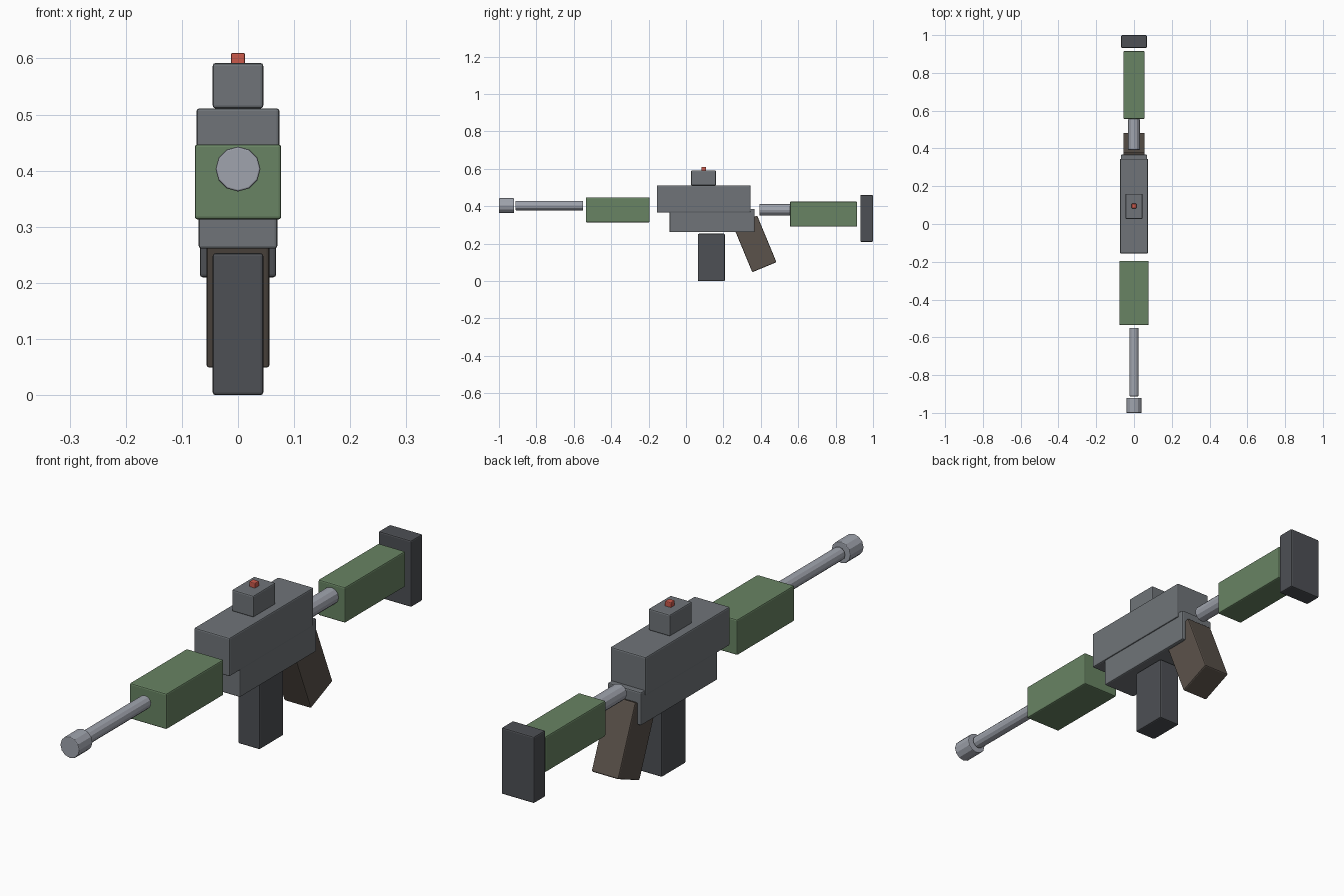
import bpy, bmesh
from math import radians
from mathutils import Matrix, Vector

if "Cube" in bpy.data.objects:
    bpy.data.objects.remove(bpy.data.objects["Cube"])


def material(name, rgb):
    m = bpy.data.materials.new(name)
    m.diffuse_color = (*rgb, 1)
    m.use_nodes = True
    m.node_tree.nodes["Principled BSDF"].inputs["Base Color"].default_value = m.diffuse_color
    return m


STEEL = material("steel", (0.35, 0.37, 0.42))
GREY = material("gunmetal", (0.16, 0.175, 0.19))
DARK = material("dark", (0.075, 0.08, 0.09))
GREEN = material("green", (0.14, 0.23, 0.125))
BROWN = material("brown", (0.105, 0.085, 0.07))
RED = material("red", (0.6, 0.1, 0.07))


def finish(name, bm, mat, bevel):
    mesh = bpy.data.meshes.new(name)
    bm.to_mesh(mesh)
    bm.free()
    mesh.materials.append(mat)
    ob = bpy.data.objects.new(name, mesh)
    bpy.context.collection.objects.link(ob)
    mod = ob.modifiers.new("edge_bevel", 'BEVEL')
    mod.width = bevel
    mod.segments = 2
    mod.limit_method = 'ANGLE'
    mod.angle_limit = radians(40)
    return ob


def box(name, half_x, y0, y1, z0, z1, mat, bevel=0.005):
    bm = bmesh.new()
    bmesh.ops.create_cube(bm, size=1)
    bmesh.ops.scale(bm, vec=(2 * half_x, y1 - y0, z1 - z0), verts=bm.verts)
    ob = finish(name, bm, mat, bevel)
    ob.location = (0, (y0 + y1) / 2, (z0 + z1) / 2)
    return ob


def tube(name, r, y0, y1, z, mat, bevel=0.003):
    bm = bmesh.new()
    bmesh.ops.create_cone(bm, cap_ends=True, segments=12, radius1=r, radius2=r,
                          depth=y1 - y0, matrix=Matrix.Rotation(radians(90), 4, 'X'))
    ob = finish(name, bm, mat, bevel)
    ob.location = (0, (y0 + y1) / 2, z)
    return ob


# Front end
tube("muzzle", 0.04, -1.0, -0.92, 0.403, STEEL)
tube("barrel", 0.025, -0.912, -0.55, 0.403, STEEL)
box("handguard", 0.077, -0.535, -0.195, 0.313, 0.447, GREEN)

# Body
box("upper_receiver", 0.074, -0.156, 0.345, 0.366, 0.511, GREY)
box("lower_receiver", 0.07, -0.088, 0.367, 0.261, 0.386, GREY)
box("magazine", 0.045, 0.064, 0.208, 0.0, 0.253, DARK)

# Slanted grip, positioned by the middle of its base
grip = box("grip", 0.056, -0.07, 0.07, -0.135, 0.135, BROWN)
tilt = Matrix.Rotation(radians(22.5), 3, 'X')
grip.rotation_euler = (radians(22.5), 0, 0)
grip.location = Vector((0, 0.419, 0.074)) + tilt @ Vector((0, 0, 0.135))

# Sight
box("sight", 0.045, 0.027, 0.16, 0.511, 0.592, GREY)
box("sight_dot", 0.0125, 0.083, 0.108, 0.585, 0.61, RED, 0.003)

# Stock
tube("stock_tube", 0.031, 0.393, 0.556, 0.381, STEEL)
box("stock", 0.056, 0.556, 0.915, 0.291, 0.425, GREEN)
box("butt_plate", 0.068, 0.932, 1.0, 0.21, 0.46, DARK)
